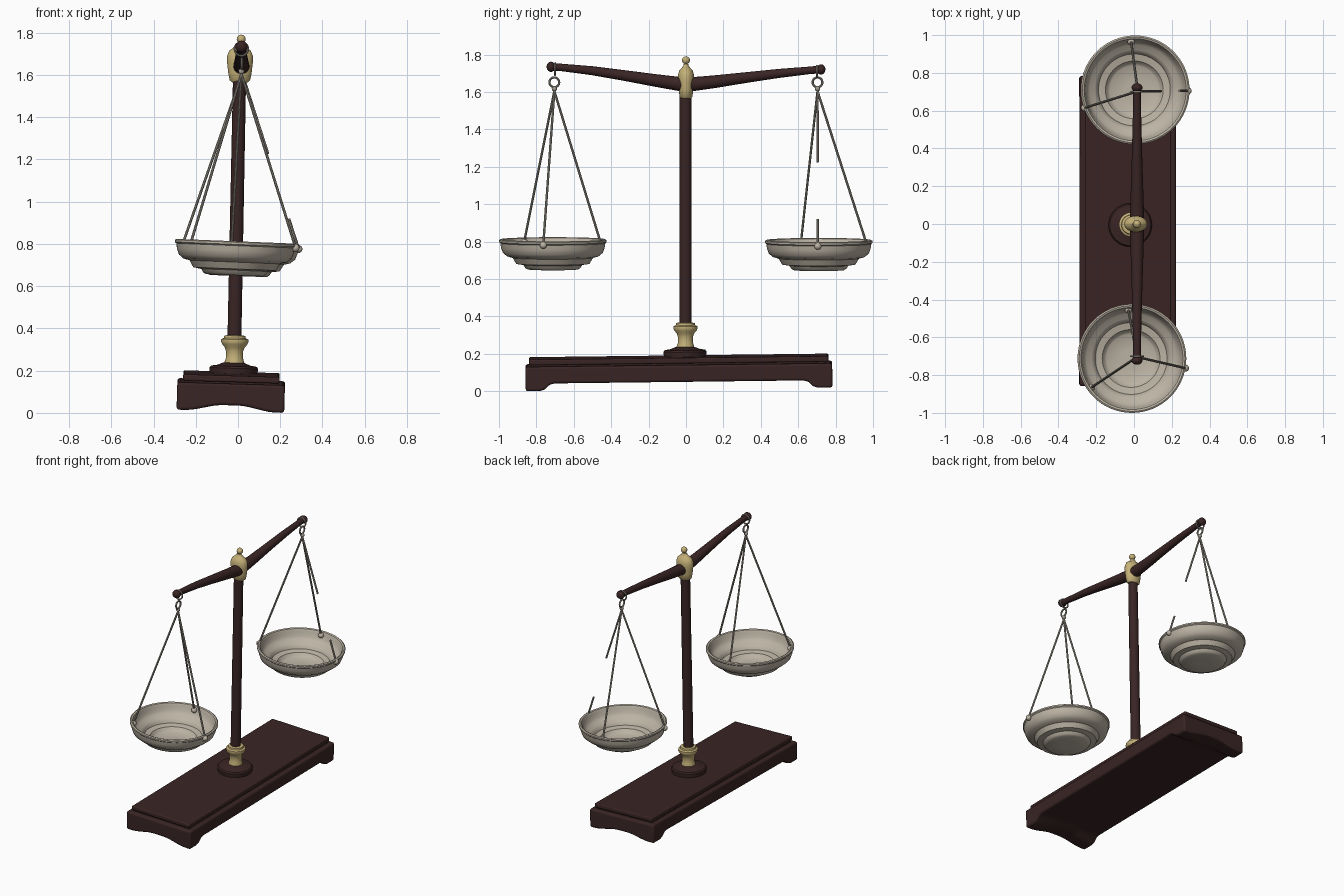
import bpy, bmesh, math
from mathutils import Vector, Matrix

if "Cube" in bpy.data.objects:
    bpy.data.objects.remove(bpy.data.objects["Cube"])


def material(name, rgb):
    m = bpy.data.materials.new(name)
    m.diffuse_color = (*rgb, 1)
    m.use_nodes = True
    m.node_tree.nodes["Principled BSDF"].inputs["Base Color"].default_value = m.diffuse_color
    return m


WOOD = material("dark_wood", (0.042, 0.018, 0.018))
BRASS = material("pale_brass", (0.56, 0.44, 0.19))
PAN = material("pan_metal", (0.50, 0.45, 0.37))
WIRE = material("wire_metal", (0.36, 0.33, 0.28))


def finish(bm, name, mat, loc=(0, 0, 0), rot=(0, 0, 0), bevel=0):
    bmesh.ops.recalc_face_normals(bm, faces=bm.faces)
    me = bpy.data.meshes.new(name)
    bm.to_mesh(me)
    bm.free()
    me.materials.append(mat)
    ob = bpy.data.objects.new(name, me)
    bpy.context.collection.objects.link(ob)
    ob.location, ob.rotation_euler = loc, rot
    if bevel:
        b = ob.modifiers.new("bevel", 'BEVEL')
        b.width, b.segments, b.limit_method = bevel, 3, 'ANGLE'
        b.angle_limit = math.radians(50)
    bpy.ops.object.select_all(action='DESELECT')
    ob.select_set(True)
    bpy.context.view_layer.objects.active = ob
    bpy.ops.object.shade_smooth_by_angle(angle=math.radians(40))
    return ob


def skin(bm, rings, cap=True):
    for a, b in zip(rings, rings[1:]):
        n = len(a)
        for i in range(n):
            bm.faces.new((a[i], a[(i + 1) % n], b[(i + 1) % n], b[i]))
    if cap:
        bm.faces.new(rings[0])
        bm.faces.new(rings[-1])


def lathe(name, mat, prof, loc=(0, 0, 0), rot=(0, 0, 0), sx=1, n=48):
    bm = bmesh.new()
    rings = [[bm.verts.new((r * sx * math.cos(2 * math.pi * i / n),
                            r * math.sin(2 * math.pi * i / n), z))
              for i in range(n)] for r, z in prof]
    skin(bm, rings)
    return finish(bm, name, mat, loc, rot)


def tube(name, mat, pts, radii, n=20):
    pts = [Vector(p) for p in pts]
    bm = bmesh.new()
    rings = []
    for k, (p, r) in enumerate(zip(pts, radii)):
        d = pts[min(k + 1, len(pts) - 1)] - pts[max(k - 1, 0)]
        q = d.to_track_quat('Z', 'Y')
        rings.append([bm.verts.new(p + q @ Vector((r * math.cos(2 * math.pi * i / n),
                      r * math.sin(2 * math.pi * i / n), 0))) for i in range(n)])
    skin(bm, rings)
    return finish(bm, name, mat)


def ring(name, loc, rot, R, r, n=28, m=8):
    bm = bmesh.new()
    rings = []
    for i in range(n):
        a = 2 * math.pi * i / n
        rings.append([bm.verts.new(((R + r * math.cos(2 * math.pi * j / m)) * math.cos(a),
                                    (R + r * math.cos(2 * math.pi * j / m)) * math.sin(a),
                                    r * math.sin(2 * math.pi * j / m))) for j in range(m)])
    skin(bm, rings + [rings[0]], cap=False)
    return finish(bm, name, WIRE, loc, rot)


def ball(name, mat, loc, r, scale=(1, 1, 1)):
    bm = bmesh.new()
    bmesh.ops.create_uvsphere(bm, u_segments=20, v_segments=12, radius=r,
                              matrix=Matrix.Diagonal((*scale, 1)))
    return finish(bm, name, mat, loc)


def ease(t):
    t = max(0, min(1, t))
    return t * t * (3 - 2 * t)


# Base: slightly tilted block with bracket feet and arched ends
BASE_LOC, BASE_ROT = (-0.036, -0.037, 0.0175), (0.012, 0.03, 0)
bm = bmesh.new()
bmesh.ops.create_grid(bm, x_segments=20, y_segments=64, size=1)
bottom = list(bm.faces)
for v in bm.verts:
    v.co.x *= 0.255
    v.co.y *= 0.82
    side = 0.04 * ease((0.735 - abs(v.co.y)) / 0.06)
    end = 0.028 * ease((0.215 - abs(v.co.x)) / 0.18)
    v.co.z = max(side, end)
ext = bmesh.ops.extrude_face_region(bm, geom=bottom, use_keep_orig=True)
for v in ext["geom"]:
    if isinstance(v, bmesh.types.BMVert):
        v.co.z = 0.13
finish(bm, "base_block", WOOD, BASE_LOC, BASE_ROT, bevel=0.012)


def slab(name, hx, hy, z0, z1, bev):
    bm = bmesh.new()
    bmesh.ops.create_cube(bm, size=1, matrix=Matrix.Translation((0, 0, (z0 + z1) / 2))
                          @ Matrix.Diagonal((2 * hx, 2 * hy, z1 - z0, 1)))
    finish(bm, name, WOOD, BASE_LOC, BASE_ROT, bevel=bev)


slab("base_groove", 0.222, 0.787, 0.12, 0.145, 0)
slab("base_top_plate", 0.228, 0.80, 0.138, 0.168, 0.007)

# Round plinth, brass collar and column
lathe("column_plinth", WOOD, [(0.108, 0.15), (0.114, 0.18), (0.115, 0.195), (0.108, 0.204),
                              (0.08, 0.208), (0.05, 0.22)],
      (-0.026, -0.003, 0.0175), BASE_ROT)
lathe("brass_collar", BRASS, [(0.047, 0.22), (0.047, 0.24), (0.040, 0.26), (0.040, 0.29),
                              (0.047, 0.31), (0.060, 0.325), (0.065, 0.337), (0.064, 0.348),
                              (0.052, 0.354), (0.050, 0.365), (0.034, 0.368)],
      (-0.022, -0.003, 0), (0, 0.02, 0))
tube("column", WOOD, [(-0.018, -0.003, 0.3), (0.008, -0.003, 1.63)], [0.033, 0.031], 32)

# Brass head with finial
lathe("brass_head", BRASS, [(0.026, 1.565), (0.034, 1.575), (0.039, 1.61), (0.043, 1.66),
                            (0.043, 1.69), (0.036, 1.715), (0.022, 1.73), (0.013, 1.742),
                            (0.012, 1.75)],
      (0.006, 0, 0), (0, 0.002, 0), 1.42)
ball("brass_finial", BRASS, (0.015, 0, 1.77), 0.021)

# Beam: two drooping arms with knobs
beam = [(-0.72, 1.735, .021), (-0.66, 1.731, .020), (-0.5, 1.714, .024), (-0.34, 1.69, .028),
        (-0.15, 1.66, .034), (0, 1.638, .039), (0.15, 1.655, .034), (0.34, 1.68, .028),
        (0.5, 1.70, .024), (0.66, 1.716, .020), (0.72, 1.721, .021)]
tube("beam", WOOD, [(0.016, y, z) for y, z, r in beam], [r for y, z, r in beam])

# Pans: stepped bowls, outside then inside
BOWL = [(0.05, 0), (0.135, 0), (0.148, 0.008), (0.158, 0.024), (0.196, 0.03), (0.208, 0.05),
        (0.215, 0.062), (0.245, 0.07), (0.267, 0.088), (0.277, 0.115), (0.281, 0.14),
        (0.288, 0.146), (0.288, 0.156), (0.280, 0.161), (0.270, 0.157), (0.262, 0.14),
        (0.256, 0.11), (0.238, 0.09), (0.212, 0.08), (0.198, 0.068), (0.19, 0.05),
        (0.153, 0.042), (0.140, 0.024), (0.128, 0.016), (0.05, 0.014)]

# Per side: pan centre, hook point, wire ends on the rim
SIDES = {
    "front": (-1, (-0.017, -0.712, 0.652), (0.016, -0.704, 1.605), 1.735,
              [(-0.225, -0.865, 0.80), (0.272, -0.763, 0.785), (-0.03, -0.455, 0.79)]),
    "back": (1, (0, 0.71, 0.648), (0.02, 0.703, 1.605), 1.721,
             [(-0.262, 0.615, 0.80), (0.286, 0.705, 0.78), (-0.015, 0.965, 0.79)])}

for side, (s, centre, hook, bz, ends) in SIDES.items():
    lathe(side + "_pan", PAN, BOWL, centre, (0, 0.04, 0), n=64)
    ball(side + "_beam_knob", WOOD, (0.016, s * 0.722, bz), 0.029, (1, 0.8, 0.95))
    ring(side + "_beam_loop", (0.016, s * 0.70, bz - 0.012), (math.pi / 2, 0, 0), 0.032, 0.005)
    ring(side + "_hook_ring", (0.018, hook[1], 1.652), (0, math.pi / 2, 0), 0.026, 0.006)
    ball(side + "_hook_knot", WIRE, (hook[0], hook[1], 1.617), 0.014)
    h = Vector(hook)
    for k, e in enumerate(ends):
        e = Vector(e)
        # One wire on the back pan is broken in the middle
        spans = [(0, 0.46), (0.83, 1)] if (side == "back" and k == 1) else [(0, 1)]
        for j, (a, b) in enumerate(spans):
            tube(f"{side}_wire_{k}_{j}", WIRE, [h.lerp(e, a), h.lerp(e, b)], [0.0065] * 2, 8)
        ball(f"{side}_wire_stud_{k}", PAN, e + Vector((0, 0, -0.004)), 0.019)
